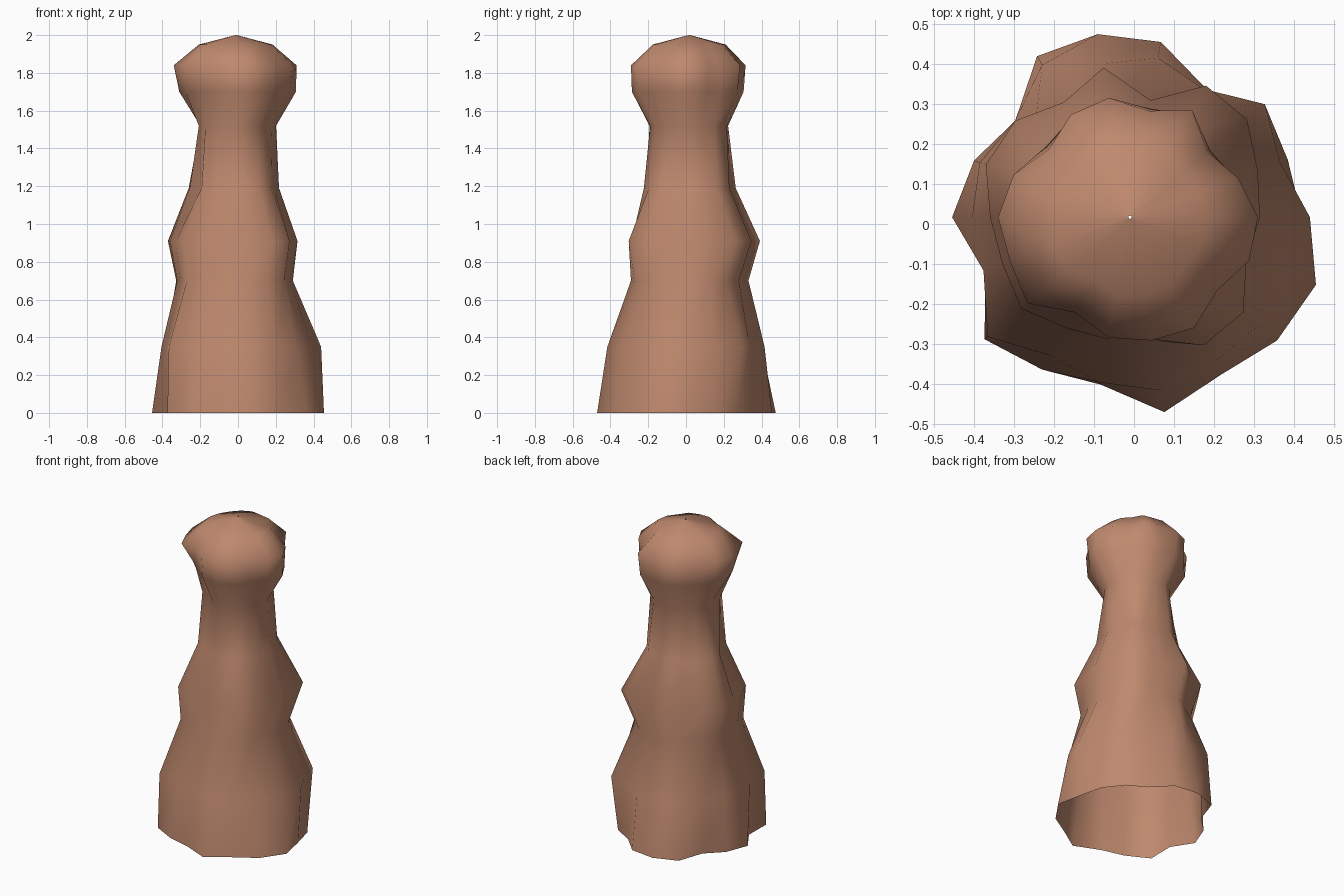
import bpy, bmesh, math, random

random.seed(4)
SIDES = 18
AXIS = (-0.01, 0.017)

# Weathered outlines: radius every 20 degrees, counter-clockwise from +x
foot = [.43, .42, .40, .375, .445, .465, .465, .375, .415,
        .445, .385, .475, .44, .425, .495, .455, .48, .495]
skirt = [.45, .40, .44, .37, .405, .39, .44, .375, .40,
         .395, .39, .465, .40, .42, .44, .42, .42, .43]
shoulder = [.325, .34, .382, .38, .297, .38, .332, .375, .384,
            .35, .34, .355, .32, .31, .31, .37, .37, .31]
head = [.32, .287, .254, .31, .27, .303, .296, .265, .31,
        .33, .32, .335, .275, .306, .313, .32, .285, .317]


def worn(outline, radius, strength, jitter, bumps=None):
    """Ring of a given mean radius that partly follows another outline.
    bumps maps an angle in degrees to a local bulge or hollow."""
    mean = sum(outline) / SIDES
    ring = [radius * (1 + strength * (r / mean - 1) + random.uniform(-jitter, jitter))
            for r in outline]
    for angle, depth in (bumps or {}).items():
        ring[angle // 20] += depth
    return ring


rings = [
    (0.0, foot),
    (0.35, skirt),
    (0.70, worn(shoulder, 0.315, 0.5, 0.03,
                {40: -.03, 60: -.02, 80: -.01, 100: -.01, 120: -.02, 140: -.02,
                 220: .025, 260: .02, 280: .02})),
    (0.91, shoulder),
    (1.19, worn(shoulder, 0.23, 0.6, 0.04,
                {40: -.01, 160: .02, 180: .01, 200: -.03, 220: .01, 260: .02, 280: .02})),
    (1.52, worn(head, 0.20, 0.4, 0.04,
                {40: .015, 80: .01, 100: .01, 180: -.015, 220: .01, 260: .01, 280: .01})),
    (1.70, worn(head, 0.295, 0.7, 0.03,
                {180: -.015, 200: -.03, 220: -.055, 240: -.015})),
    (1.84, head),
    (1.95, worn(head, 0.19, 0.5, 0.03)),
    (2.0, [0.004] * SIDES),
]

# Rock pillar, open underneath
bm = bmesh.new()
loops = []
for z, radii in rings:
    loop = []
    for i, r in enumerate(radii):
        a = math.tau * i / SIDES
        loop.append(bm.verts.new((AXIS[0] + r * math.cos(a), AXIS[1] + r * math.sin(a), z)))
    loops.append(loop)
for low, high in zip(loops, loops[1:]):
    for i in range(SIDES):
        j = (i + 1) % SIDES
        face = bm.faces.new((low[i], low[j], high[j], high[i]))
        face.smooth = True

mesh = bpy.data.meshes.new("rock_pillar")
bm.to_mesh(mesh)
bm.free()
pillar = bpy.data.objects.new("rock_pillar", mesh)
bpy.context.collection.objects.link(pillar)

# Sandstone colour
stone = bpy.data.materials.new("sandstone")
stone.diffuse_color = (0.52, 0.25, 0.155, 1)
mesh.materials.append(stone)
